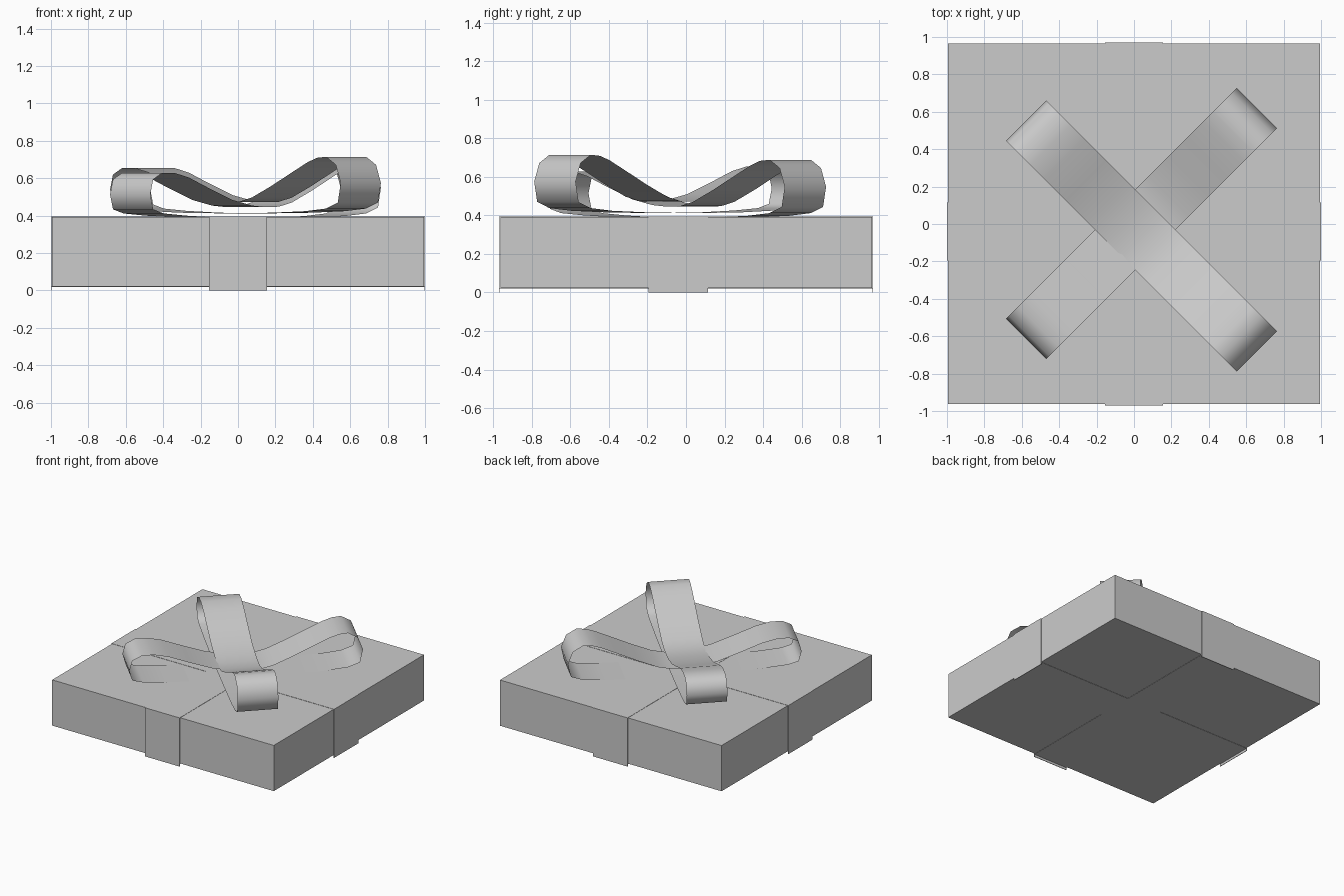
import bpy
import bmesh
import math
from mathutils import Vector

if "Cube" in bpy.data.objects:
    bpy.data.objects.remove(bpy.data.objects["Cube"])

# One flat grey for the whole gift
GREY = (0.6, 0.6, 0.6, 1.0)
grey = bpy.data.materials.new("plain grey")
grey.use_nodes = True
grey.diffuse_color = GREY
grey.node_tree.nodes["Principled BSDF"].inputs["Base Color"].default_value = GREY


def new_object(name, bm):
    mesh = bpy.data.meshes.new(name)
    bm.to_mesh(mesh)
    bm.free()
    mesh.materials.append(grey)
    obj = bpy.data.objects.new(name, mesh)
    bpy.context.collection.objects.link(obj)
    return obj


def block(name, low, high):
    low, high = Vector(low), Vector(high)
    bm = bmesh.new()
    bmesh.ops.create_cube(bm, size=1)
    for v in bm.verts:
        v.co = (low + high) / 2 + v.co * (high - low)
    return new_object(name, bm)


def bow_loop(name, centre, angle, lift, half_width=0.152):
    """Sweep the closed loop profile sideways into a ribbon."""
    along = Vector((math.cos(angle), math.sin(angle), 0))
    across = Vector((-along.y, along.x, 0))
    bm = bmesh.new()
    rows = []
    for s, z in LOOP:
        point = Vector(centre) + along * s + Vector((0, 0, z + lift))
        rows.append([bm.verts.new(point + across * w) for w in (-half_width, half_width)])
    for a, b in zip(rows, rows[1:] + rows[:1]):
        bm.faces.new((a[0], a[1], b[1], b[0]))
    bmesh.ops.recalc_face_normals(bm, faces=bm.faces)
    obj = new_object(name, bm)
    bpy.ops.object.select_all(action="DESELECT")
    obj.select_set(True)
    bpy.context.view_layer.objects.active = obj
    bpy.ops.object.shade_smooth_by_angle(angle=math.radians(60))


# Box
TOP, BASE = 0.393, 0.022
block("gift_box", (-0.995, -0.962, BASE), (0.995, 0.965, TOP))

# Wrapping bands: side strips hang slightly below the box
for side, end in (("front", -1), ("back", 1)):
    y = end * 0.969
    block(side + "_band", (-0.155, y - 0.002, 0), (0.155, y + 0.002, TOP))
for side, end in (("left", 1), ("right", -1)):
    x = end * 0.998
    block(side + "_band", (x - 0.002, -0.195, 0), (x + 0.002, 0.115, TOP))
for side, z in (("top", TOP), ("bottom", BASE - 0.003)):
    block(side + "_long_band", (-0.155, -0.971, z), (0.155, 0.971, z + 0.002))
    block(side + "_cross_band", (-1, -0.195, z), (1, 0.115, z + 0.002))

# Bow: profile of one double loop as (distance along, height)
LOOP = [(0, 0.472), (0.1, 0.474), (0.2, 0.497), (0.35, 0.56), (0.5, 0.63),
        (0.62, 0.685), (0.69, 0.709), (0.76, 0.715), (0.835, 0.672),
        (0.872, 0.575), (0.85, 0.47), (0.76, 0.438), (0.6, 0.424),
        (0.35, 0.416), (0, 0.412), (-0.35, 0.416), (-0.6, 0.426),
        (-0.77, 0.438), (-0.85, 0.46), (-0.872, 0.54), (-0.85, 0.62),
        (-0.78, 0.655), (-0.69, 0.655), (-0.58, 0.63), (-0.42, 0.57),
        (-0.25, 0.51), (-0.1, 0.48)]
bow_loop("upper_bow_loop", (0.04, -0.064, 0), -math.pi / 4, 0)
bow_loop("lower_bow_loop", (0.04, 0.003, 0), math.pi / 4, -0.026)
